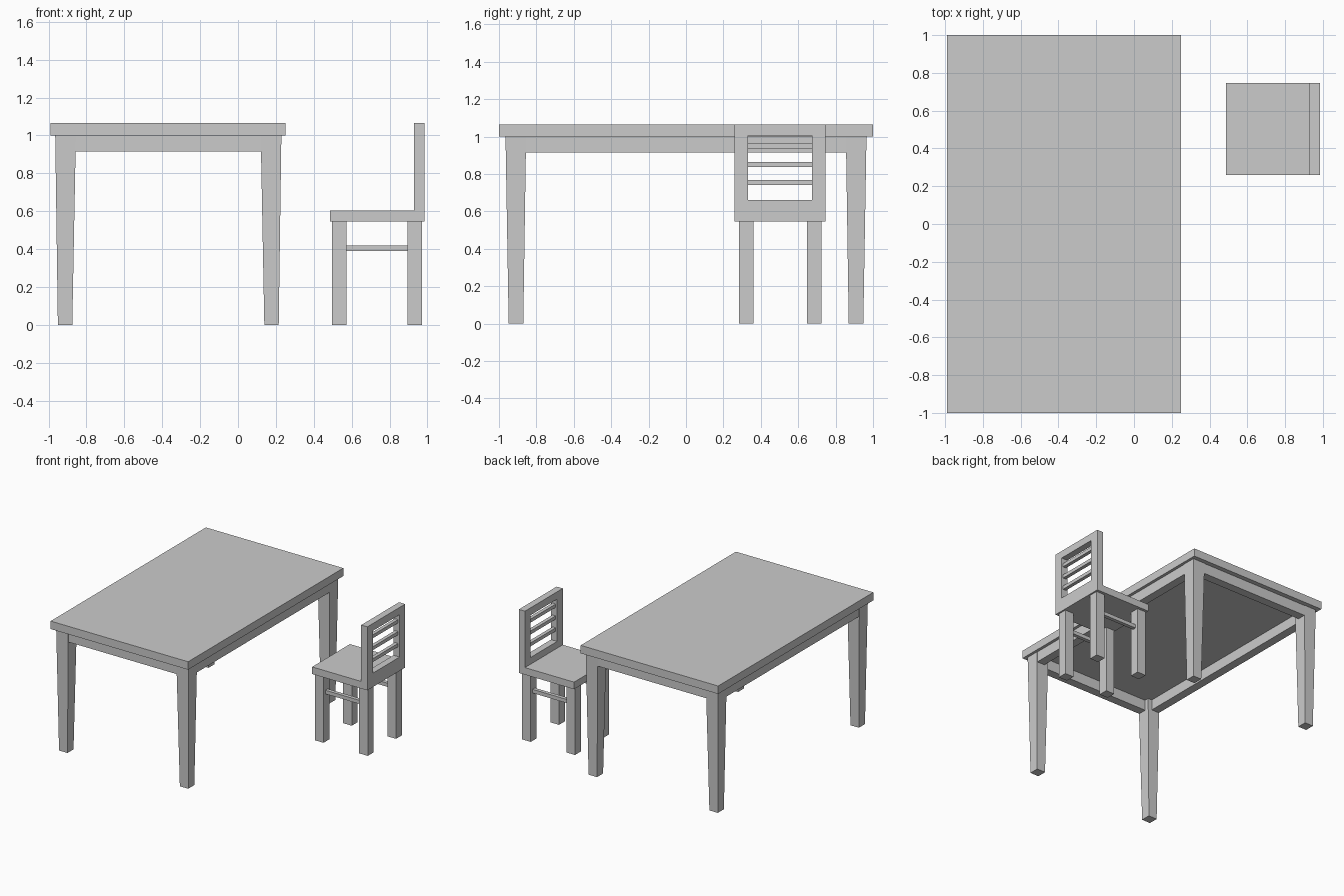
import bpy

if "Cube" in bpy.data.objects:
    bpy.data.objects.remove(bpy.data.objects["Cube"])


def block(name, lo, hi, foot=None):
    """Box from lo to hi; foot = (x0, x1, y0, y1) tapers the bottom end."""
    x0, y0, z0 = lo
    x1, y1, z1 = hi
    a, b, c, d = foot or (x0, x1, y0, y1)
    verts = [(a, c, z0), (b, c, z0), (b, d, z0), (a, d, z0),
             (x0, y0, z1), (x1, y0, z1), (x1, y1, z1), (x0, y1, z1)]
    faces = [(3, 2, 1, 0), (4, 5, 6, 7), (0, 1, 5, 4),
             (1, 2, 6, 5), (2, 3, 7, 6), (3, 0, 4, 7)]
    mesh = bpy.data.meshes.new(name)
    mesh.from_pydata(verts, [], faces)
    obj = bpy.data.objects.new(name, mesh)
    bpy.context.collection.objects.link(obj)
    return obj


# Table: top slab
block("table_top", (-0.99, -1.0, 1.0), (0.25, 1.0, 1.065))

# Table: tapered legs, mirrored about the table centre
CX = -0.368
for sx, side in ((-1, "left"), (1, "right")):
    for sy, end in ((-1, "front"), (1, "back")):
        xs = sorted((CX + sx * 0.488, CX + sx * 0.597))
        ys = sorted((sy * 0.855, sy * 0.965))
        fx = sorted((CX + sx * 0.507, CX + sx * 0.583))
        fy = sorted((sy * 0.87, sy * 0.948))
        block(f"table_leg_{end}_{side}", (xs[0], ys[0], 0), (xs[1], ys[1], 1.0),
              (*fx, *fy))

# Table: apron boards between the legs
T = 0.07
for s, side, end in ((-1, "left", "front"), (1, "right", "back")):
    xs = sorted((CX + s * 0.594, CX + s * (0.594 - T)))
    block(f"table_apron_{side}", (xs[0], -0.87, 0.915), (xs[1], 0.87, 1.0))
    ys = sorted((s * 0.962, s * (0.962 - T)))
    block(f"table_apron_{end}", (CX - 0.5, ys[0], 0.915), (CX + 0.5, ys[1], 1.0))

# Chair: seat
Y0, Y1 = 0.26, 0.747
block("chair_seat", (0.487, Y0, 0.547), (0.985, Y1, 0.605))

# Chair: legs and side stretchers
for y, side in ((0.284, "near"), (0.648, "far")):
    for x, end in ((0.495, "front"), (0.894, "rear")):
        block(f"chair_leg_{end}_{side}", (x, y, 0), (x + 0.078, y + 0.076, 0.547))
    block(f"chair_stretcher_{side}", (0.573, y + 0.023, 0.39), (0.894, y + 0.053, 0.42))

# Chair: back frame
BX0, BX1 = 0.93, 0.985
block("back_post_near", (BX0, Y0, 0.605), (BX1, 0.332, 1.065))
block("back_post_far", (BX0, 0.675, 0.605), (BX1, Y1, 1.065))
block("back_top_rail", (BX0, 0.332, 1.005), (BX1, 0.675, 1.065))
block("back_bottom_rail", (BX0, 0.332, 0.605), (BX1, 0.675, 0.66))

# Chair: back slats
for i in range(3):
    z = 0.74 + 0.097 * i
    block(f"back_slat_{i + 1}", (0.943, 0.332, z), (0.972, 0.675, z + 0.028))
